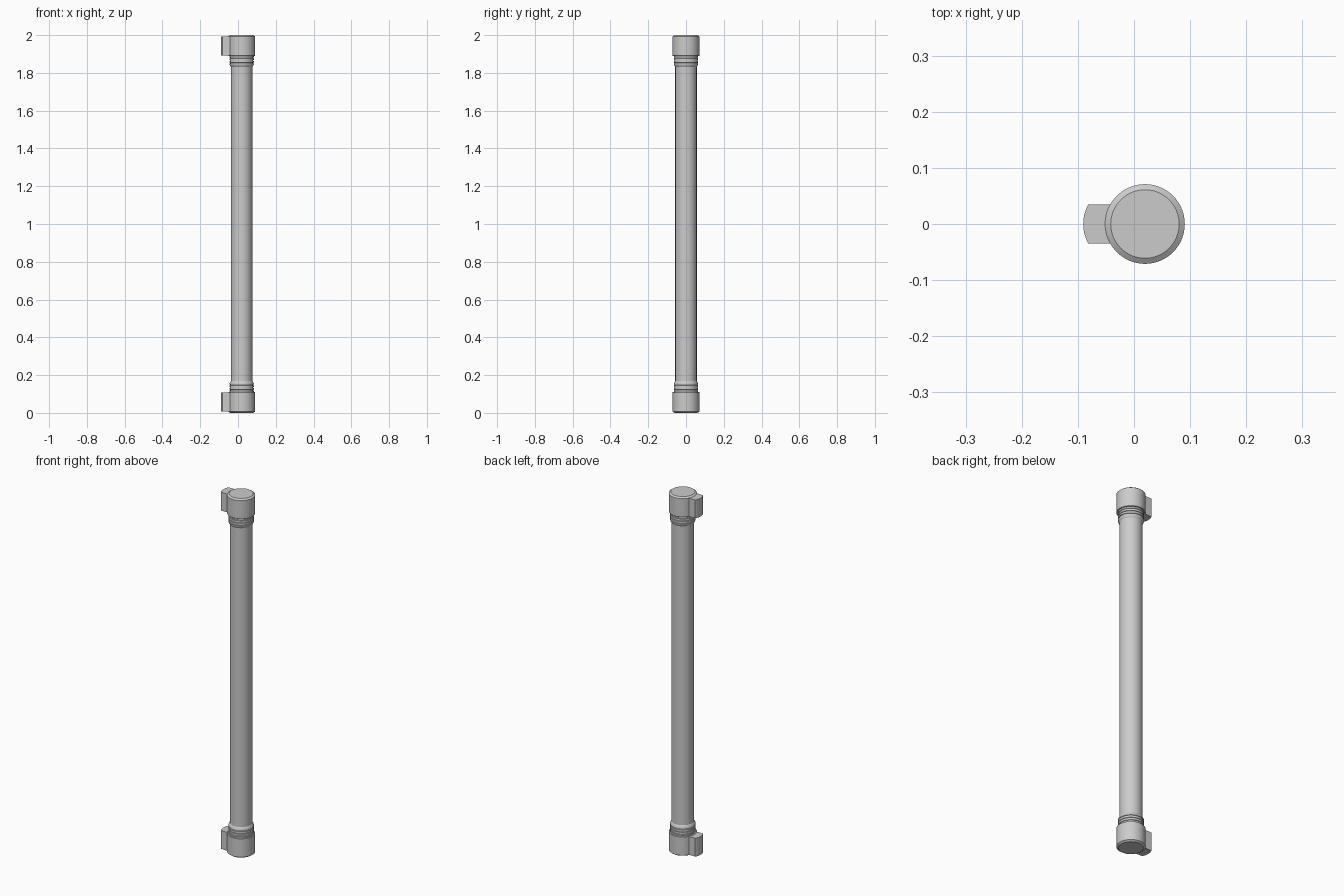
import bpy, bmesh, math

if "Cube" in bpy.data.objects:
    bpy.data.objects.remove(bpy.data.objects["Cube"])

CX = 0.0195   # tube axis, offset from centre by the mounting tab
SEG = 64


def finish(name, bm):
    bmesh.ops.recalc_face_normals(bm, faces=bm.faces)
    me = bpy.data.meshes.new(name)
    bm.to_mesh(me)
    bm.free()
    ob = bpy.data.objects.new(name, me)
    bpy.context.collection.objects.link(ob)
    bpy.ops.object.select_all(action='DESELECT')
    ob.select_set(True)
    bpy.context.view_layer.objects.active = ob
    bpy.ops.object.shade_smooth_by_angle(angle=math.radians(25))
    return ob


def lathe(name, profile, cap_ends=True):
    """Turn (radius, z) points around the tube axis."""
    bm = bmesh.new()
    rings = []
    for r, z in profile:
        rings.append([bm.verts.new((CX + r * math.cos(a), r * math.sin(a), z))
                      for a in (2 * math.pi * i / SEG for i in range(SEG))])
    for lo, hi in zip(rings, rings[1:]):
        for i in range(SEG):
            j = (i + 1) % SEG
            bm.faces.new((lo[i], lo[j], hi[j], hi[i]))
    if cap_ends:
        bm.faces.new(rings[0])
        bm.faces.new(rings[-1])
    return finish(name, bm)


def prism(name, outline, z0, z1):
    bm = bmesh.new()
    face = bm.faces.new([bm.verts.new((x, y, z0)) for x, y in outline])
    ext = bmesh.ops.extrude_face_region(bm, geom=[face])
    for v in ext['geom']:
        if isinstance(v, bmesh.types.BMVert):
            v.co.z = z1
    return finish(name, bm)


# Tab outline: straight sides, outer end curved like the cap
R = 0.071
half = math.asin(0.035 / R)
tab = [(-0.0905 + R - R * math.cos(a), R * math.sin(a))
       for a in (half * (i / 6 - 1) for i in range(13))]
tab += [(CX - 0.05, 0.035), (CX - 0.05, -0.035)]

# Ribbed collar between cap and tube
collar = [(0.064, 0.10)]
for z in (0.118, 0.132, 0.146):
    collar += [(0.064, z), (0.061, z + 0.001), (0.061, z + 0.004), (0.064, z + 0.005)]
collar += [(0.064, 0.155), (0.0625, 0.16), (0.057, 0.168)]

cap = [(0.061, 0.0), (R, 0.007), (R, 0.109), (0.070, 0.110), (0.060, 0.110)]

# Long tube
lathe("tube", [(0.057, 0.10), (0.057, 1.90)])

# Matching fittings at both ends
for end, flip in (("bottom", False), ("top", True)):
    def fz(z):
        return 2 - z if flip else z
    lathe(end + "_cap", [(r, fz(z)) for r, z in cap])
    lathe(end + "_collar", [(r, fz(z)) for r, z in collar])
    prism(end + "_tab", tab, fz(0.007), fz(0.109))
